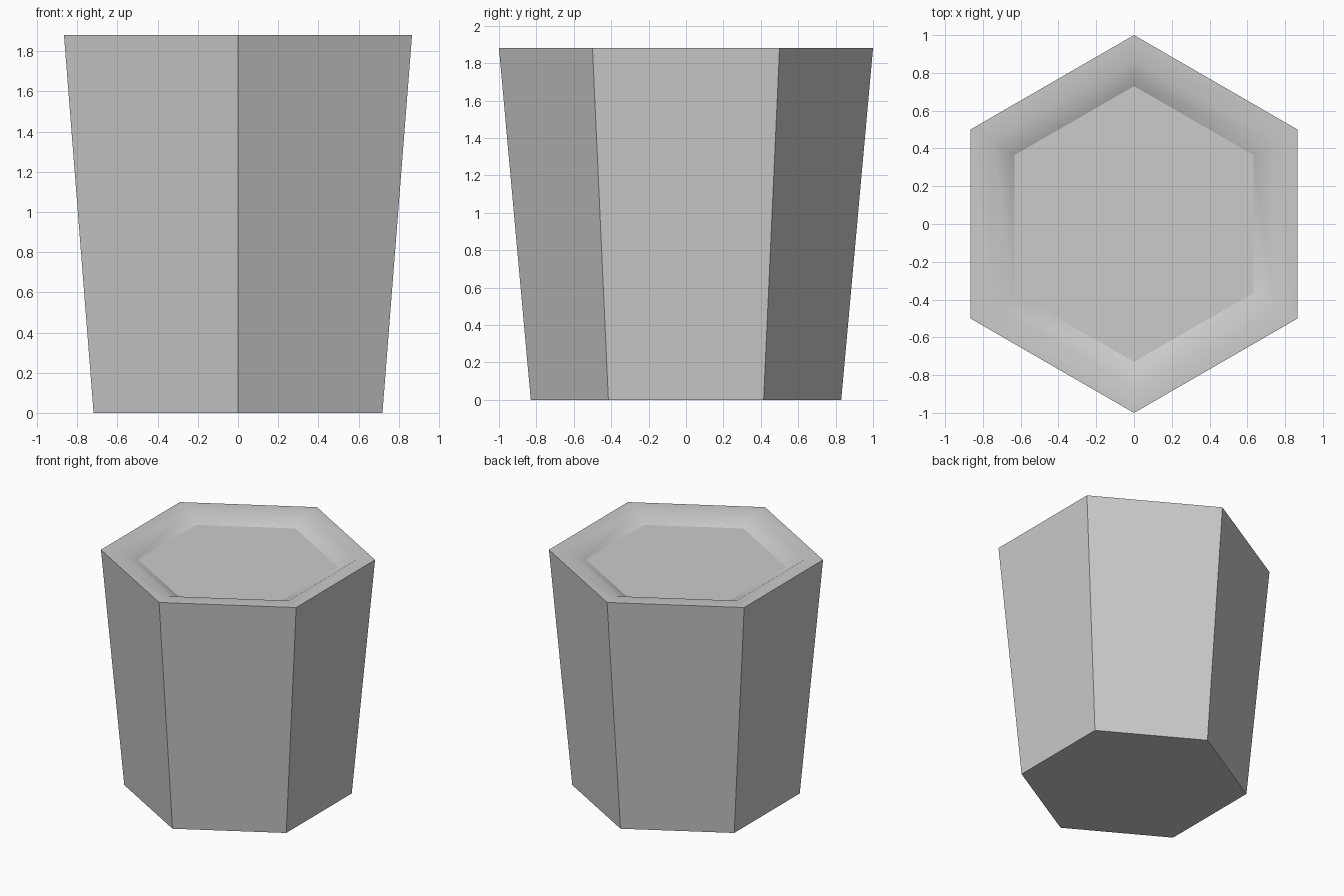
import bpy, bmesh
from math import sin, cos, pi

cube = bpy.data.objects.get("Cube")
if cube:
    bpy.data.objects.remove(cube, do_unlink=True)

SIDES = 6

# Single plain colour
grey = bpy.data.materials.new("light_grey")
grey.use_nodes = True
colour = (0.6, 0.6, 0.6, 1)
grey.diffuse_color = colour
grey.node_tree.nodes["Principled BSDF"].inputs["Base Color"].default_value = colour

# Radius and height of each ring: base, outer rim, inner lip, recessed floor
profile = [(0.83, 0), (1.0, 1.88), (0.87, 1.88), (0.73, 1.812)]

bm = bmesh.new()
rings = []
for radius, z in profile:
    angles = [pi / 2 + 2 * pi * i / SIDES for i in range(SIDES)]
    rings.append([bm.verts.new((radius * cos(a), radius * sin(a), z)) for a in angles])

# Walls, flat rim and sloping recess; only the rim and slope are smooth
for level, (low, high) in enumerate(zip(rings, rings[1:])):
    for i in range(SIDES):
        j = (i + 1) % SIDES
        face = bm.faces.new((low[i], low[j], high[j], high[i]))
        face.smooth = level > 0

# Base and recessed floor
bm.faces.new(list(reversed(rings[0])))
bm.faces.new(rings[-1])
bm.normal_update()

# Keep the outer rim and floor outline crisp
for edge in bm.edges:
    if any(not face.smooth for face in edge.link_faces):
        edge.smooth = False

mesh = bpy.data.meshes.new("hexagonal_pot")
bm.to_mesh(mesh)
bm.free()
mesh.materials.append(grey)
pot = bpy.data.objects.new("hexagonal_pot", mesh)
bpy.context.collection.objects.link(pot)
